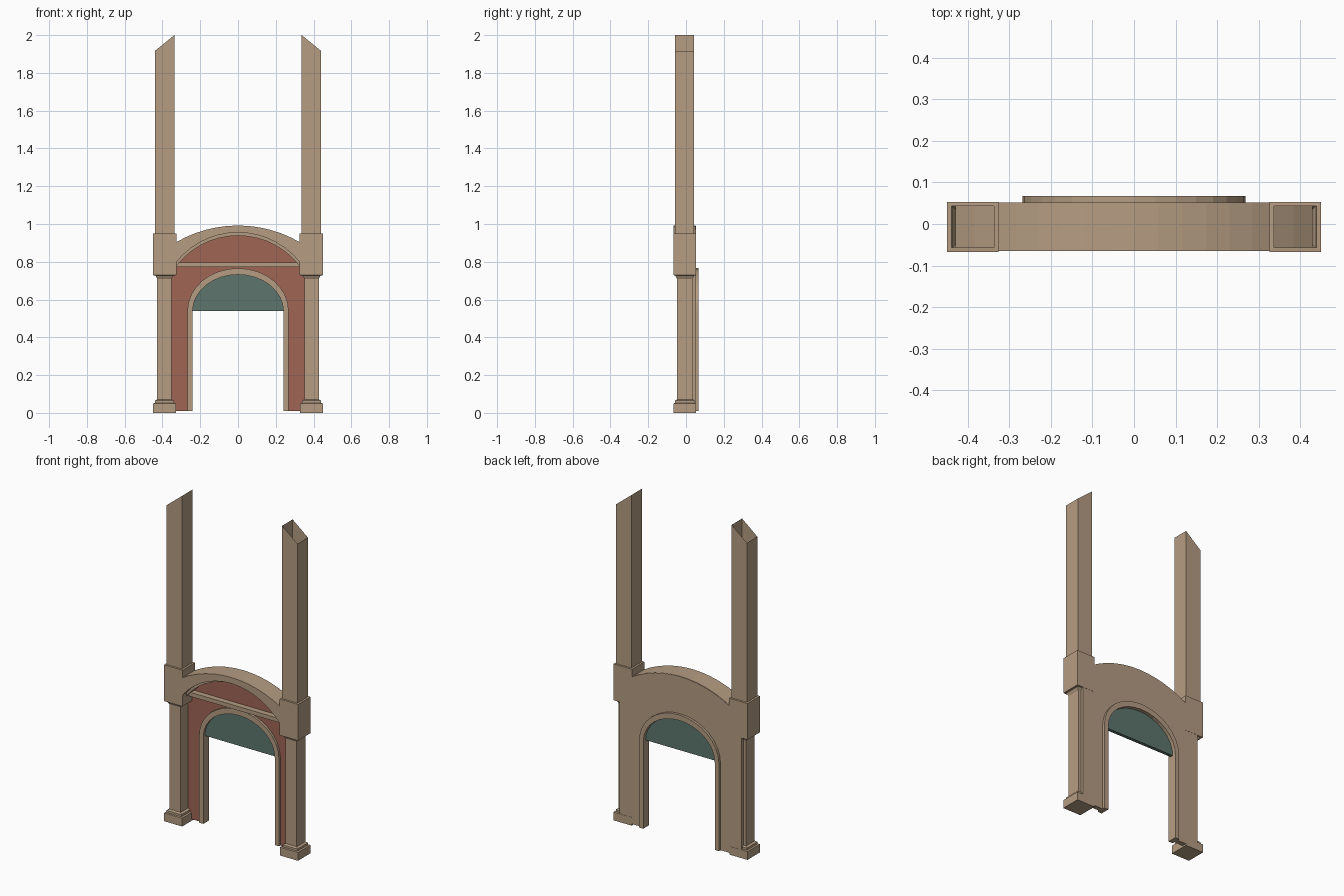
import bpy, bmesh, math

if "Cube" in bpy.data.objects:
    bpy.data.objects.remove(bpy.data.objects["Cube"])


def mat(name, rgb):
    m = bpy.data.materials.new(name)
    m.diffuse_color = (*rgb, 1)
    m.use_nodes = True
    m.node_tree.nodes["Principled BSDF"].inputs["Base Color"].default_value = m.diffuse_color
    return m


STONE = mat("tan_stone", (0.46, 0.335, 0.225))
RED = mat("brick_red", (0.35, 0.13, 0.09))
GREEN = mat("dull_green", (0.11, 0.18, 0.155))


def finish(name, bm, *mats):
    bmesh.ops.recalc_face_normals(bm, faces=bm.faces)
    me = bpy.data.meshes.new(name)
    bm.to_mesh(me)
    bm.free()
    for m in mats:
        me.materials.append(m)
    ob = bpy.data.objects.new(name, me)
    bpy.context.collection.objects.link(ob)
    return ob


def prism(name, outline, y0, y1, *mats):
    """Extrude an x-z outline from y0 (front) to y1 (back)."""
    bm = bmesh.new()
    f = [bm.verts.new((x, y0, z)) for x, z in outline]
    b = [bm.verts.new((x, y1, z)) for x, z in outline]
    bm.faces.new(f)
    bm.faces.new(b[::-1])
    n = len(f)
    for i in range(n):
        j = (i + 1) % n
        bm.faces.new((f[j], f[i], b[i], b[j]))
    return finish(name, bm, *mats)


def loft(name, rings, close_bottom=False, slope=0.0):
    """Stack rectangles (z, x0, x1, y0, y1); mirrored to the other side."""
    bm = bmesh.new()
    prev = None
    for k, (z, x0, x1, y0, y1) in enumerate(rings):
        zo = z - (slope if k == len(rings) - 1 else 0)
        ring = [bm.verts.new(p) for p in
                ((x0, y0, z), (x1, y0, zo), (x1, y1, zo), (x0, y1, z))]
        if prev:
            for i in range(4):
                j = (i + 1) % 4
                bm.faces.new((prev[i], prev[j], ring[j], ring[i]))
        elif close_bottom:
            bm.faces.new(ring[::-1])
        prev = ring
    ob = finish(name, bm, STONE)
    ob.modifiers.new("mirror", 'MIRROR').use_mirror_merge = False
    return ob


def segment(top, r, half, n=16):
    """Shallow circular arc from left to right with its crown at height top."""
    a = math.asin(half / r)
    return [(r * math.sin(t), top - r + r * math.cos(t))
            for t in (-a + 2 * a * i / n for i in range(n + 1))]


def door_arch(a, b, foot=None, n=16):
    """Half ellipse springing at z 0.54, optionally with straight legs."""
    pts = [(-a * math.cos(math.pi * i / n), 0.54 + b * math.sin(math.pi * i / n))
           for i in range(n + 1)]
    if foot is not None:
        pts = [(-a, foot)] + pts + [(a, foot)]
    return pts


# Lower pillars with stepped foot
loft("pillar", [
    (0.0, 0.328, 0.45, -0.067, 0.053),
    (0.05, 0.328, 0.45, -0.067, 0.053),
    (0.052, 0.339, 0.44, -0.058, 0.044),
    (0.065, 0.339, 0.44, -0.058, 0.044),
    (0.072, 0.352, 0.428, -0.048, 0.034),
    (0.71, 0.352, 0.428, -0.048, 0.034),
    (0.728, 0.341, 0.438, -0.058, 0.044),
], close_bottom=True)

# Square blocks and hollow upper shafts with slanted open tops
loft("block_and_upper_shaft", [
    (0.728, 0.341, 0.438, -0.058, 0.044),
    (0.729, 0.326, 0.45, -0.067, 0.053),
    (0.949, 0.326, 0.45, -0.067, 0.053),
    (0.95, 0.337, 0.439, -0.057, 0.043),
    (2.0, 0.337, 0.439, -0.057, 0.043),
], slope=0.083)

# Curved hood between the blocks, with a thinner inner moulding
prism("arch_hood", segment(0.992, 0.65, 0.43) + segment(0.955, 0.418, 0.36)[::-1],
      -0.065, 0.05, STONE)
prism("hood_moulding", segment(0.96, 0.418, 0.36) + segment(0.938, 0.412, 0.35)[::-1],
      -0.03, 0.04, STONE)

# Wall: red on the front, stone elsewhere
wall = prism("wall", [(-0.41, 0.01)] + segment(0.99, 0.65, 0.41) + [(0.41, 0.01)]
             + door_arch(0.255, 0.208, 0.01)[::-1], 0.024, 0.052, STONE, RED)
for p in wall.data.polygons:
    if p.normal.y < -0.9:
        p.material_index = 1

# Ledge across the wall
prism("ledge", [(-0.335, 0.772), (0.335, 0.772), (0.335, 0.797), (-0.335, 0.797)],
      -0.01, 0.03, STONE)

# Door surround and the half-round panel above the opening
prism("door_surround", door_arch(0.268, 0.226, 0.01) + door_arch(0.24, 0.192, 0.01)[::-1],
      0.01, 0.067, STONE)
prism("door_top_panel", door_arch(0.243, 0.195), 0.025, 0.045, GREEN)
